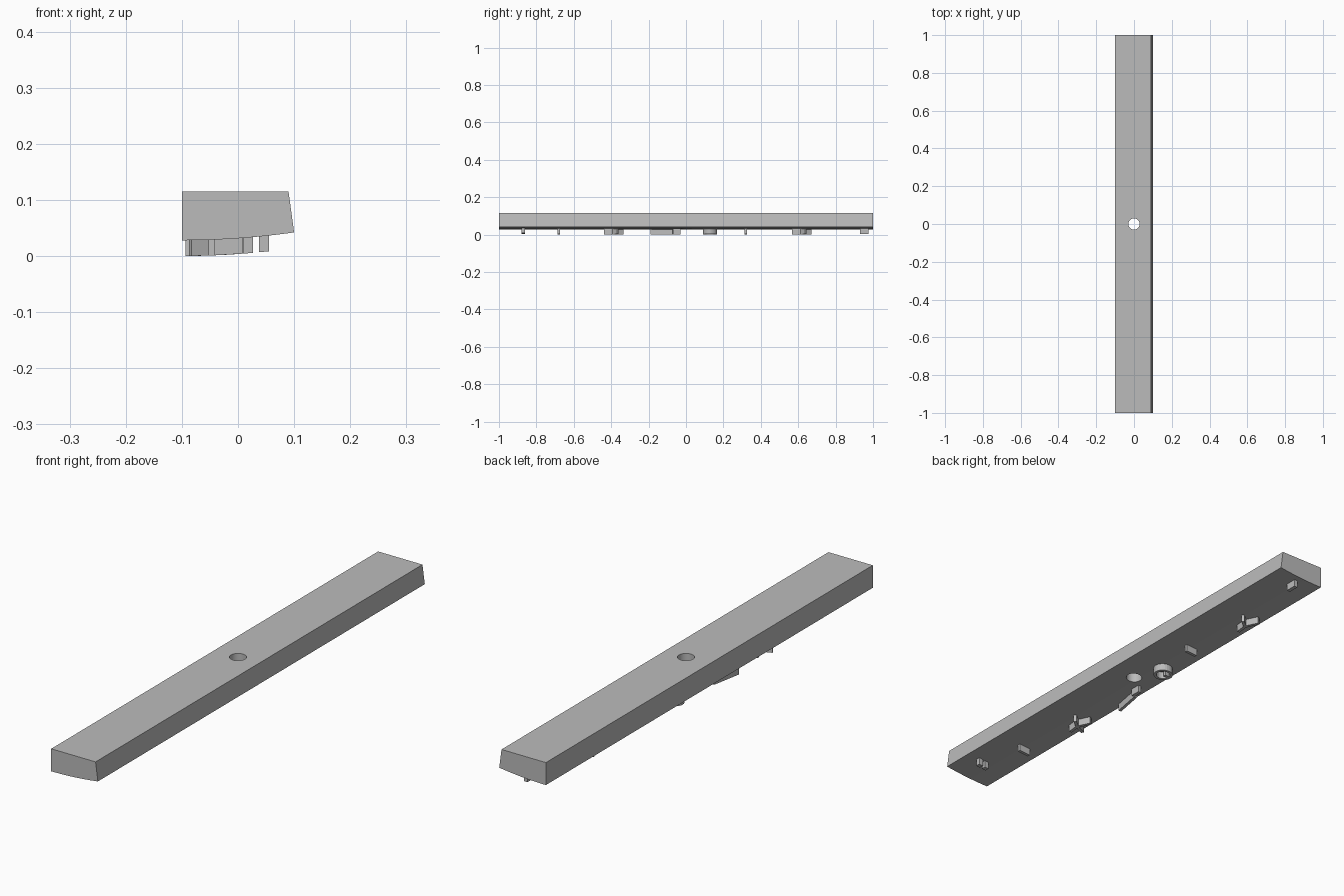
import bpy, bmesh, math
from mathutils import Vector

cube = bpy.data.objects.get("Cube")
if cube:
    bpy.data.objects.remove(cube, do_unlink=True)

grey = bpy.data.materials.new("plain_grey")
grey.use_nodes = True
grey.diffuse_color = (0.5, 0.5, 0.5, 1)
grey.node_tree.nodes["Principled BSDF"].inputs["Base Color"].default_value = (0.5, 0.5, 0.5, 1)

DEPTH = 0.028   # how far the ribs hang below the bar


def underside(x):
    """Height of the gently curved underside."""
    return 0.028 + 0.014 * ((x + 0.1) / 0.2) ** 2


def finish(name, bm):
    bmesh.ops.recalc_face_normals(bm, faces=bm.faces)
    mesh = bpy.data.meshes.new(name)
    bm.to_mesh(mesh)
    bm.free()
    mesh.materials.append(grey)
    obj = bpy.data.objects.new(name, mesh)
    bpy.context.collection.objects.link(obj)
    return obj


def prism(name, lower, upper):
    """Solid between two matching outlines."""
    bm = bmesh.new()
    a = [bm.verts.new(p) for p in lower]
    b = [bm.verts.new(p) for p in upper]
    bm.faces.new(a)
    bm.faces.new(b)
    n = len(a)
    for i in range(n):
        j = (i + 1) % n
        bm.faces.new((a[i], a[j], b[j], b[i]))
    return finish(name, bm)


def rib(name, start, end, width=0.012):
    """Straight rib hanging from the underside between two plan points."""
    s, e = Vector(start), Vector(end)
    d = (e - s).normalized()
    side = Vector((-d.y, d.x)) * width / 2
    plan = [s + side, s - side, e - side, e + side]
    return prism(name, [(p.x, p.y, underside(p.x) - DEPTH) for p in plan],
                 [(p.x, p.y, underside(p.x) + 0.004) for p in plan])


# Long bar with a slanted left side and a curved underside
steps = 16
profile = [(-0.1, 0.115), (0.09, 0.115)]
for i in range(steps + 1):
    x = 0.1 - 0.2 * i / steps
    profile.append((x, underside(x)))
bar = prism("bar", [(x, -1, z) for x, z in profile], [(x, 1, z) for x, z in profile])

# Round hole through the middle
bm = bmesh.new()
bmesh.ops.create_cone(bm, cap_ends=True, segments=32, radius1=0.03, radius2=0.03, depth=0.5)
cutter = finish("hole_cutter", bm)
cutter.hide_render = True
mod = bar.modifiers.new("hole", "BOOLEAN")
mod.operation = "DIFFERENCE"
mod.solver = "EXACT"
mod.object = cutter
bpy.context.view_layer.objects.active = bar
bar.select_set(True)
bpy.ops.object.modifier_apply(modifier=mod.name)
bpy.data.objects.remove(cutter, do_unlink=True)
bpy.ops.object.shade_smooth_by_angle(angle=math.radians(30))

# Cross ribs and small pegs
for i, y in enumerate((-0.68, 0.32)):
    rib(f"cross_rib_{i + 1}", (-0.042, y), (0.008, y))
for i, x in enumerate((0.018, 0.046)):
    rib(f"front_peg_{i + 1}", (x - 0.009, -0.87), (x + 0.009, -0.87), 0.018)
rib("back_peg", (0.004, 0.93), (0.004, 0.975), 0.014)

# Long slanting rib and the short one beside it
rib("long_rib", (-0.088, -0.19), (-0.066, -0.07))
rib("short_rib", (-0.054, -0.07), (-0.054, -0.03), 0.014)

# Branching ribs
for i, y in enumerate((-0.39, 0.615)):
    hub = (-0.042, y)
    arms = [(-0.047, y - 0.047), (-0.01, y + 0.025), (-0.066, y + 0.053)]
    if i == 0:
        arms.append((-0.085, y - 0.02))
    for j, tip in enumerate(arms):
        rib(f"branch_{i + 1}_arm_{j + 1}", hub, tip)

# Ring with a small stub inside
bm = bmesh.new()
cx, cy, count = -0.039, 0.128, 24
loops = []
for radius, drop in ((0.037, DEPTH), (0.026, DEPTH), (0.026, -0.004), (0.037, -0.004)):
    loop = []
    for k in range(count):
        a = 2 * math.pi * k / count
        x = cx + radius * math.cos(a)
        loop.append(bm.verts.new((x, cy + radius * math.sin(a), underside(x) - drop)))
    loops.append(loop)
for i in range(4):
    p, q = loops[i], loops[(i + 1) % 4]
    for k in range(count):
        m = (k + 1) % count
        bm.faces.new((p[k], p[m], q[m], q[k]))
finish("ring", bm)
rib("ring_stub", (cx - 0.028, cy), (cx - 0.006, cy))
